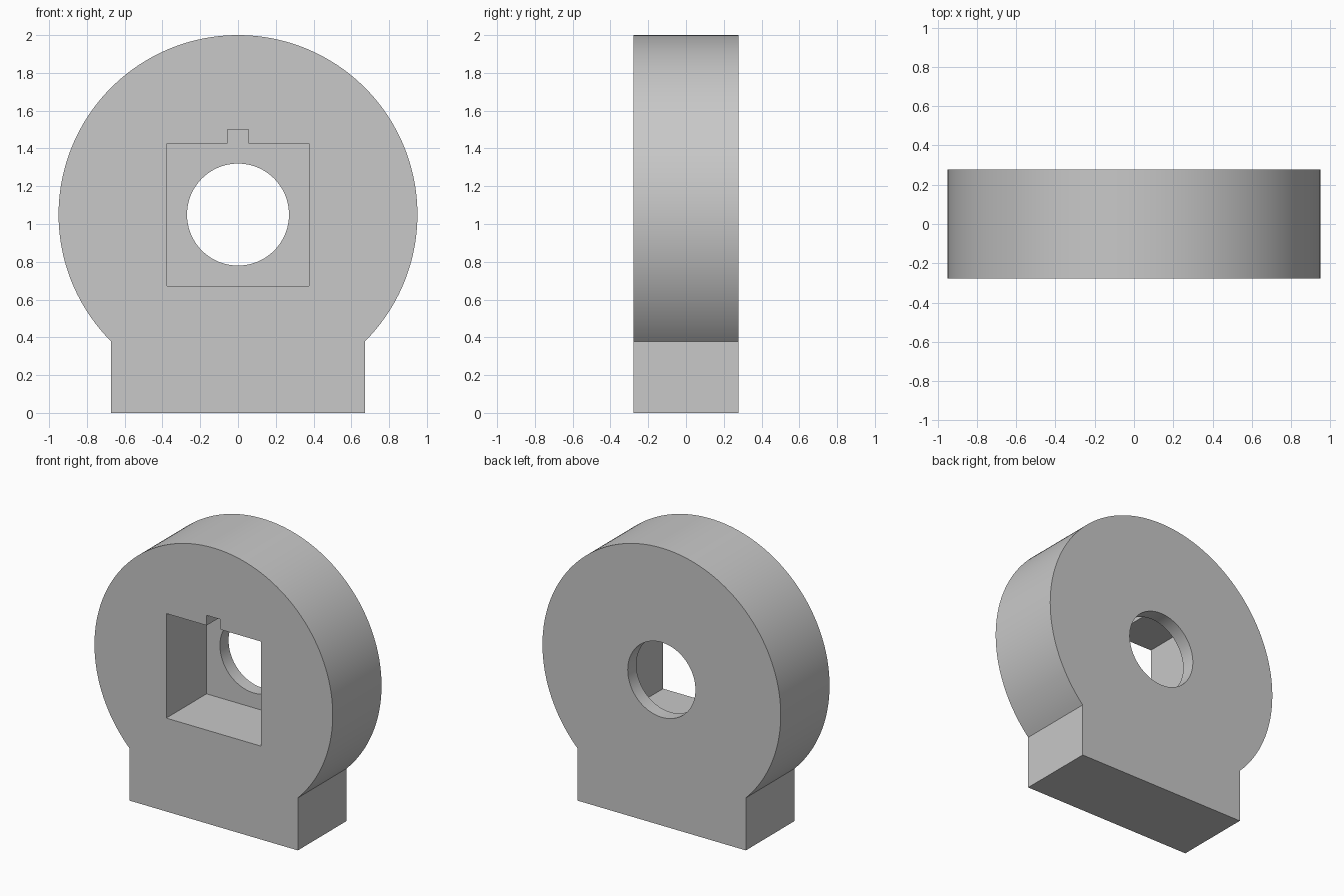
import bpy, bmesh
from math import asin, cos, sin, pi, radians

if "Cube" in bpy.data.objects:
    bpy.data.objects.remove(bpy.data.objects["Cube"], do_unlink=True)

HALF_DEPTH = 0.278
CENTRE_Z, RADIUS = 1.05, 0.95
FOOT = 0.672
HOLE_RADIUS = 0.27
POCKET, POCKET_FLOOR = 0.377, 0.18
KEY, KEY_TOP = 0.055, 0.45

grey = bpy.data.materials.new("plain grey")
grey.use_nodes = True
colour = (0.58, 0.58, 0.58, 1)
grey.diffuse_color = colour
grey.node_tree.nodes["Principled BSDF"].inputs["Base Color"].default_value = colour


def arc(radius, start, end, steps):
    """Points on an arc around the bore axis."""
    angles = [start + (end - start) * i / steps for i in range(steps + 1)]
    return [(radius * cos(a), CENTRE_Z + radius * sin(a)) for a in angles]


def prism(name, profile, y0, y1):
    """Extrude an x-z profile from y0 to y1."""
    bm = bmesh.new()
    face = bm.faces.new([bm.verts.new((x, y0, z)) for x, z in profile])
    moved = bmesh.ops.extrude_face_region(bm, geom=[face])["geom"]
    verts = [g for g in moved if isinstance(g, bmesh.types.BMVert)]
    bmesh.ops.translate(bm, verts=verts, vec=(0, y1 - y0, 0))
    bmesh.ops.recalc_face_normals(bm, faces=bm.faces)
    mesh = bpy.data.meshes.new(name)
    bm.to_mesh(mesh)
    bm.free()
    mesh.materials.append(grey)
    obj = bpy.data.objects.new(name, mesh)
    bpy.context.collection.objects.link(obj)
    return obj


def cut(body, cutter):
    """Subtract a cutter from the body and discard it."""
    bpy.context.view_layer.objects.active = body
    mod = body.modifiers.new("cut", "BOOLEAN")
    mod.operation, mod.solver, mod.object = "DIFFERENCE", "EXACT", cutter
    bpy.ops.object.modifier_apply(modifier=mod.name)
    bpy.data.objects.remove(cutter, do_unlink=True)


# Round body standing on a straight-sided foot
join = -pi / 2 + asin(FOOT / RADIUS)
outline = arc(RADIUS, join, pi - join, 144) + [(-FOOT, 0), (FOOT, 0)]
body = prism("round_housing", outline, -HALF_DEPTH, HALF_DEPTH)

# Square front pocket with a small key slot in its top edge
right_side = [(POCKET, -POCKET), (POCKET, POCKET), (KEY, POCKET), (KEY, KEY_TOP)]
half = [(x, CENTRE_Z + z) for x, z in right_side]
pocket = half + [(-x, z) for x, z in reversed(half)]
cut(body, prism("pocket_cutter", pocket, -HALF_DEPTH - 0.1, POCKET_FLOOR))

# Round bore through the back wall
bore = arc(HOLE_RADIUS, 0, 2 * pi, 96)[:-1]
cut(body, prism("bore_cutter", bore, 0, HALF_DEPTH + 0.1))

# Smooth curved walls, crisp edges
bpy.ops.object.select_all(action="DESELECT")
body.select_set(True)
bpy.context.view_layer.objects.active = body
bpy.ops.object.shade_smooth_by_angle(angle=radians(30))
